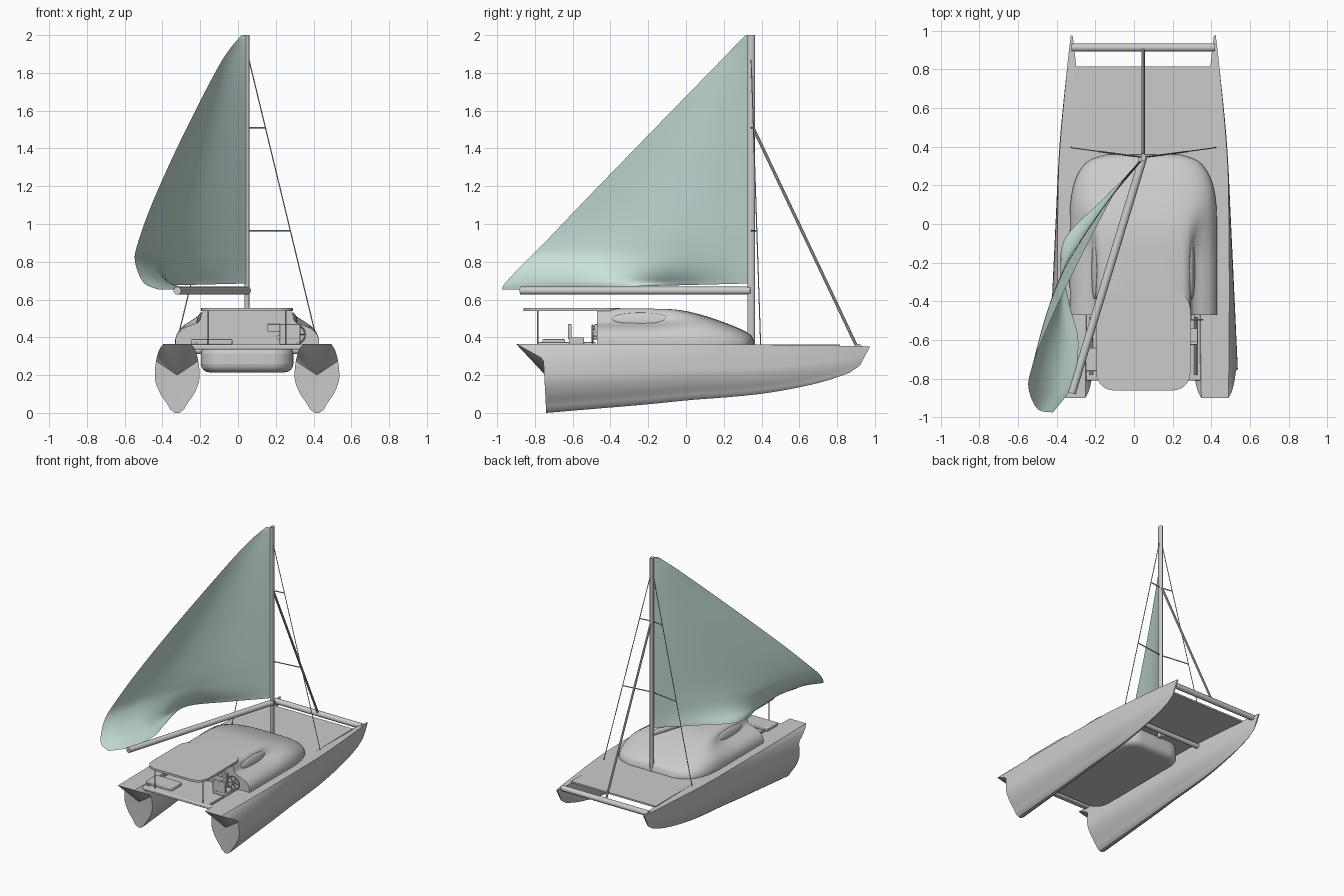
import bpy, bmesh, math
from mathutils import Vector

default = bpy.data.objects.get("Cube")
if default:
    bpy.data.objects.remove(default, do_unlink=True)

CX = 0.048        # centreline of the boat
DECK = 0.362
SIDES = (("right", -1), ("left", 1))


def finish(name, bm, smooth=35):
    bmesh.ops.recalc_face_normals(bm, faces=bm.faces)
    mesh = bpy.data.meshes.new(name)
    bm.to_mesh(mesh)
    bm.free()
    obj = bpy.data.objects.new(name, mesh)
    bpy.context.collection.objects.link(obj)
    bpy.ops.object.select_all(action='DESELECT')
    obj.select_set(True)
    bpy.context.view_layer.objects.active = obj
    bpy.ops.object.shade_smooth_by_angle(angle=math.radians(smooth))
    return obj


def interp(points, t):
    """Smooth interpolation through (key, value) pairs."""
    n = len(points)
    if t <= points[0][0]:
        return points[0][1]
    for i in range(n - 1):
        (a, p), (b, q) = points[i], points[i + 1]
        if t <= b:
            s = (t - a) / (b - a)
            def slope(j):
                lo, hi = points[max(j - 1, 0)], points[min(j + 1, n - 1)]
                return (hi[1] - lo[1]) / (hi[0] - lo[0])
            m, k = slope(i) * (b - a), slope(i + 1) * (b - a)
            return ((2*s**3 - 3*s**2 + 1) * p + (s**3 - 2*s**2 + s) * m
                    + (3*s**2 - 2*s**3) * q + (s**3 - s**2) * k)
    return points[-1][1]


def loft(name, rings, closed=True, start=None, smooth=35):
    """Skin rings of points; closed rings get end caps, start is a fan centre."""
    bm = bmesh.new()
    rows = [[bm.verts.new(p) for p in ring] for ring in rings]
    n = len(rows[0])
    for a, b in zip(rows, rows[1:]):
        for i in range(n if closed else n - 1):
            j = (i + 1) % n
            bm.faces.new((a[i], a[j], b[j], b[i]))
    if closed:
        bm.faces.new(rows[-1])
        if start:
            c = bm.verts.new(start)
            for i in range(n):
                bm.faces.new((c, rows[0][(i + 1) % n], rows[0][i]))
        else:
            bm.faces.new(rows[0])
    return finish(name, bm, smooth)


def rod(name, a, b, r, sides=12, flat=1.0):
    a, b = Vector(a), Vector(b)
    bm = bmesh.new()
    bmesh.ops.create_cone(bm, cap_ends=True, segments=sides, radius1=r,
                          radius2=r, depth=(b - a).length)
    bmesh.ops.scale(bm, vec=(flat, 1, 1), verts=bm.verts)
    obj = finish(name, bm)
    obj.location = (a + b) / 2
    obj.rotation_euler = (b - a).to_track_quat('Z', 'Y').to_euler()
    return obj


def box(name, lo, hi, corner=0, edge=0):
    lo, hi = Vector(lo), Vector(hi)
    bm = bmesh.new()
    bmesh.ops.create_cube(bm, size=1)
    bmesh.ops.scale(bm, vec=hi - lo, verts=bm.verts)
    bmesh.ops.translate(bm, vec=(lo + hi) / 2, verts=bm.verts)
    if corner:
        upright = [e for e in bm.edges
                   if abs(e.verts[0].co.z - e.verts[1].co.z) > 1e-4]
        bmesh.ops.bevel(bm, geom=upright, offset=corner, segments=8,
                        profile=0.5, affect='EDGES')
    obj = finish(name, bm)
    if edge:
        mod = obj.modifiers.new("Rounded", 'BEVEL')
        mod.width, mod.segments, mod.limit_method = edge, 4, 'ANGLE'
        mod.angle_limit = math.radians(40)
    return obj


# Hulls: wineglass section, rising keel, fine bow, overhanging stern deck
keel = [(0, 0), (.32, .045), (.44, .065), (.68, .1), (.86, .155), (.97, .215), (1, .25)]
girth = [(0, .012), (.04, .034), (.12, .05), (.27, .088), (.45, .115), (.6, .118),
         (.8, .108), (.94, .09), (1, .07)]
taper = [(0, 1), (.45, .7), (.69, .52), (.93, .17), (1, .04)]
transom = [(0, -.74), (.78, -.755)]
heights = [i / 20 for i in range(21)]
for side, s in SIDES:
    x0 = CX + s * 0.37
    rings = []
    for i in range(33):
        t = i / 32
        low, top = interp(keel, t), 0.366 - 0.014 * t ** 3
        half = []
        for h in heights:
            stern = interp(transom, h) - max(h - .78, 0) * .66
            y = stern + (0.92 + .055 * h - stern) * t
            w = interp(girth, h)
            if h > .6:
                w += (.118 - w) * min(t * 1.6, 1)
            half.append((w * interp(taper, t), y, low + (top - low) * h))
        rings.append([(x0 + w, y, z) for w, y, z in half]
                     + [(x0 - w, y, z) for w, y, z in reversed(half)])
    loft("hull_" + side, rings, start=(x0, -.745, .2))

# Bridge deck, underslung pod and cross beams
box("bridge_deck", (CX - .36, -.78, DECK - .012), (CX + .36, .815, DECK))
box("bridge_pod", (CX - .245, -.62, .215), (CX + .245, .3, DECK - .005), .12, .045)
rod("bow_beam", (CX - .37, .912, .345), (CX + .37, .912, .345), .021)
rod("mast_beam", (CX - .36, .38, .33), (CX + .36, .38, .33), .018)
box("mast_step", (CX - .015, .33, .3), (CX + .015, .37, DECK))
box("stern_beam", (CX - .3, -.81, .335), (CX + .3, -.765, DECK), 0, .008)

# Cabin: stepped section aft blending to a dome forward
stepped = [(1, 0), (1, .15), (.97, .3), (.9, .44), (.78, .54), (.69, .6),
           (.65, .7), (.64, .85), (.61, .95), (.54, 1), (.25, 1)]
dome = [(1, 0), (1, .15), (.985, .32), (.95, .5), (.9, .64), (.84, .75),
        (.77, .84), (.69, .9), (.59, .95), (.45, .985), (.2, 1)]
roofline = [(-.47, .19), (-.1, .188), (0, .177), (.1, .152), (.2, .118),
            (.28, .086), (.33, .06), (.35, .042), (.36, .018)]
plan = [(-.47, .38), (0, .38), (.1, .377), (.2, .36), (.28, .325), (.33, .275), (.36, .19)]
rings = []
for i in range(41):
    y = -.47 + .83 * math.sin(i / 40 * math.pi / 2)
    w, h = interp(plan, y), interp(roofline, y)
    k = min(max((y + .2) / .35, 0), 1)
    k = k * k * (3 - 2 * k)
    half = [((a + (c - a) * k) * w, DECK + (b + (d - b) * k) * h)
            for (a, b), (c, d) in zip(stepped, dome)]
    rings.append([(CX + x, y, z) for x, z in half]
                 + [(CX - x, y, z) for x, z in reversed(half)])
loft("cabin", rings, smooth=50)
box("cockpit_roof", (CX - .243, -.86, .54), (CX + .243, -.35, .556), .09)

# Side windows and roof posts
for side, s in SIDES:
    bm = bmesh.new()
    bmesh.ops.create_uvsphere(bm, u_segments=32, v_segments=16, radius=1)
    bmesh.ops.scale(bm, vec=(.012, .15, .034), verts=bm.verts)
    window = finish("window_" + side, bm)
    window.location = (CX + s * .252, -.24, .498)
    window.rotation_euler = (0, -s * .3, 0)
    rod("roof_post_" + side, (CX + s * .205, -.785, DECK), (CX + s * .205, -.785, .545), .004, 8)
    rod("stern_rail_" + side, (CX + s * .27, -.78, .365), (CX + s * .27, -.48, .365), .009, 8)

# Cockpit: bench, helm seat, instrument panel and wheel
box("bench", (-.25, -.76, DECK), (-.03, -.64, .39), 0, .006)
box("helm_seat", (.22, -.62, DECK), (.33, -.54, .4), 0, .006)
box("helm_seat_back", (.22, -.625, .39), (.33, -.605, .47), 0, .005)
box("instrument_panel", (.155, -.485, .43), (.25, -.465, .47), 0, .004)
for i in range(3):
    x = .175 + i * .028
    rod("dial", (x, -.49, .45), (x, -.48, .45), .011, 16)
rod("throttle", (.215, -.5, .4), (.215, -.465, .4), .012, 12)
hub = Vector((.305, -.495, .415))
bpy.ops.mesh.primitive_torus_add(major_radius=.05, minor_radius=.004, major_segments=32,
                                 minor_segments=8, location=hub, rotation=(math.pi / 2, 0, 0))
bpy.context.object.name = "wheel_rim"
rod("wheel_hub", hub, hub + Vector((0, .03, 0)), .01)
for i in range(3):
    a = i * math.pi / 3
    reach = Vector((math.cos(a), 0, math.sin(a))) * .05
    rod("wheel_spoke", hub - reach, hub + reach, .002, 6)

# Mast, boom and standing rigging
MY = 0.345
rod("mast", (CX, MY, DECK), (CX, MY, 2.0), .02, 24, flat=.65)
rod("boom", (CX, MY, .647), (-.322, -.875, .647), .021, 16)
rod("forestay", (CX, .36, 1.5), (CX, .9, .36), .008, 8)
for side, s in SIDES:
    head = Vector((CX + s * .01, MY, 1.87))
    foot = Vector((CX + s * .375, .395, .362))
    rod("shroud_" + side, head, foot, .003, 6)
    for z in (1.51, .965):
        tip = head.lerp(foot, (head.z - z) / (head.z - foot.z))
        rod("spreader_" + side, (CX, MY, z), tip, .004, 8)

# Mainsail: full belly above, foot rolling into a shallow S shelf
leech = [(-.42, -.975, .652), (-.5, -.955, .69), (-.545, -.85, .8), (-.53, -.75, .9),
         (-.45, -.54, 1.12), (-.3, -.22, 1.45), (-.1, .16, 1.84), (.005, .3, 1.985), (.03, .325, 2)]
curl = [(0, 0), (.15, -.13), (.33, -.26), (.56, -.12), (.715, 0), (.9, .05), (1, 0)]
curves = [[(i, p[axis]) for i, p in enumerate(leech)] for axis in range(3)]
rows = []
for i in range(81):
    v = i / 80
    edge = Vector([interp(c, v * (len(leech) - 1)) for c in curves])
    rise = (edge.z - .652) / 1.348
    luff = Vector((CX - .005, .328, .685 + rise * 1.312))
    shelf = (1 - rise) ** 16
    row = []
    for j in range(33):
        u = j / 32
        p = luff.lerp(edge, u)
        belly = -.13 * (1 - rise) * math.sin(math.pi * u)
        p.x += belly + (interp(curl, u) - belly) * shelf
        row.append(p)
    rows.append(row)
sail = loft("mainsail", rows, closed=False, smooth=80)

# Pale green sailcloth
cloth = bpy.data.materials.new("sailcloth")
cloth.use_nodes = True
colour = (.58, .75, .7, 1)
cloth.diffuse_color = colour
cloth.node_tree.nodes["Principled BSDF"].inputs["Base Color"].default_value = colour
sail.data.materials.append(cloth)
